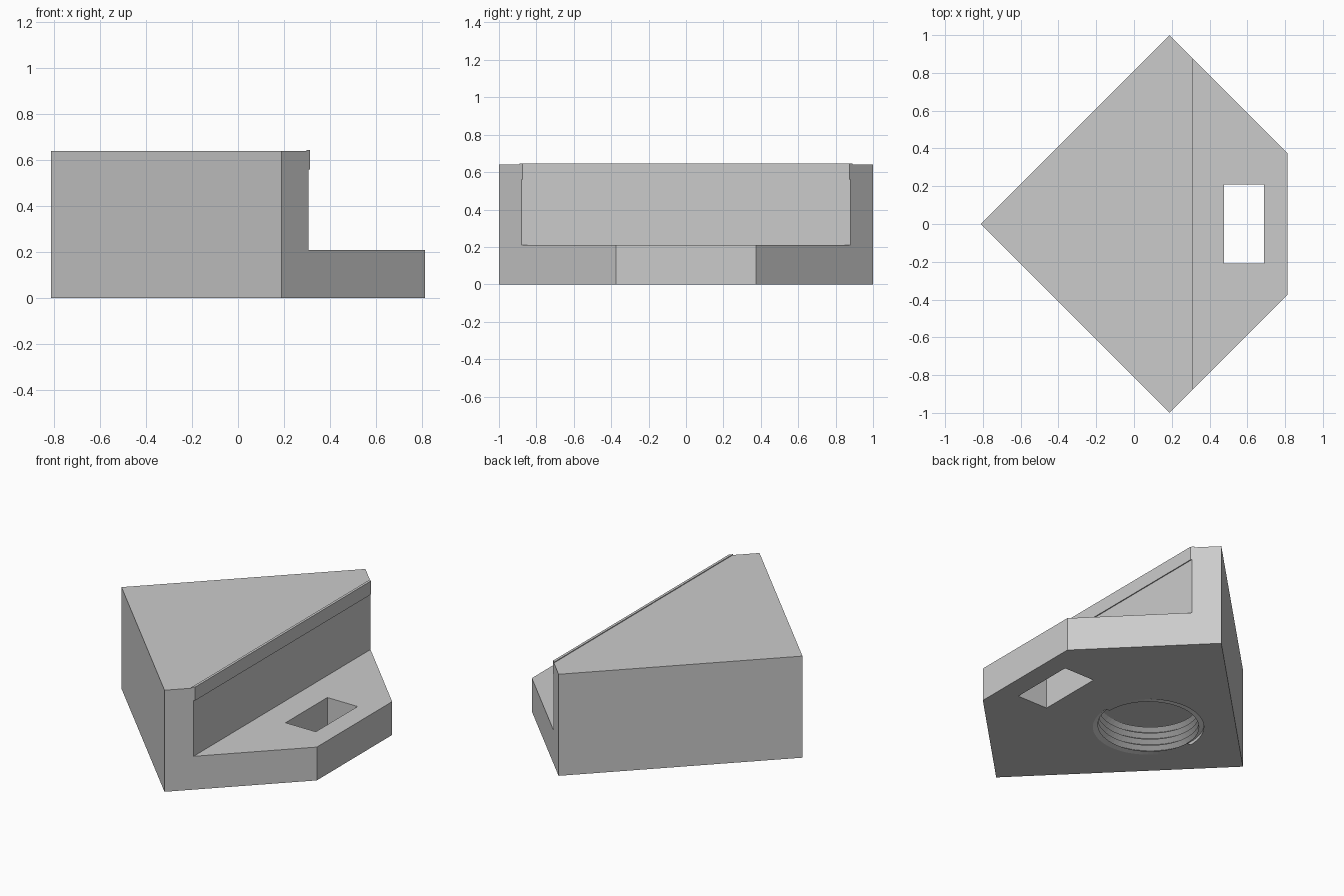
import bpy
import bmesh
from math import cos, sin, pi

if "Cube" in bpy.data.objects:
    bpy.data.objects.remove(bpy.data.objects["Cube"], do_unlink=True)

grey = bpy.data.materials.new("light grey")
grey.use_nodes = True
grey.diffuse_color = (0.6, 0.6, 0.6, 1)
grey.node_tree.nodes["Principled BSDF"].inputs["Base Color"].default_value = (0.6, 0.6, 0.6, 1)


def finish(bm, name):
    mesh = bpy.data.meshes.new(name)
    bm.to_mesh(mesh)
    bm.free()
    mesh.materials.append(grey)
    obj = bpy.data.objects.new(name, mesh)
    bpy.context.collection.objects.link(obj)
    return obj


def extruded(name, points, offset):
    """Solid made by sweeping a closed outline along an offset."""
    bm = bmesh.new()
    face = bm.faces.new([bm.verts.new(p) for p in points])
    moved = bmesh.ops.extrude_face_region(bm, geom=[face])["geom"]
    bmesh.ops.translate(bm, vec=offset,
                        verts=[v for v in moved if isinstance(v, bmesh.types.BMVert)])
    bmesh.ops.recalc_face_normals(bm, faces=bm.faces)
    return finish(bm, name)


def cut(target, cutter):
    cutter.hide_render = True
    mod = target.modifiers.new("cut", "BOOLEAN")
    mod.operation = "DIFFERENCE"
    mod.solver = "EXACT"
    mod.object = cutter
    bpy.context.view_layer.objects.active = target
    bpy.ops.object.modifier_apply(modifier=mod.name)
    bpy.data.objects.remove(cutter, do_unlink=True)


# Five-sided block
outline = [(-0.812, 0), (0.188, -1), (0.812, -0.375), (0.812, 0.375), (0.188, 1)]
body = extruded("block_body", [(x, y, 0) for x, y in outline], (0, 0, 0.7))

# Step down to the front ledge, leaving a thin lip along the top of the wall
step = [(0.307, 0.21), (1, 0.21), (1, 1), (-1, 1), (-1, 0.64), (0.297, 0.64),
        (0.297, 0.645), (0.313, 0.645), (0.313, 0.56), (0.307, 0.56)]
cut(body, extruded("step_cutter", [(x, -1.2, z) for x, z in step], (0, 2.4, 0)))

# Rectangular slot through the ledge
slot = [(0.477, -0.208), (0.688, -0.208), (0.688, 0.208), (0.477, 0.208)]
cut(body, extruded("slot_cutter", [(x, y, -0.1) for x, y in slot], (0, 0, 0.5)))

# Blind round bore in the underside
SIDES, CENTRE, OUTER, INNER = 64, -0.107, 0.317, 0.288
DEPTH, PITCH = 0.175, 0.04


def ring_point(k, radius, z):
    a = 2 * pi * k / SIDES
    return (CENTRE + radius * cos(a), radius * sin(a), z)


cut(body, extruded("bore_cutter", [ring_point(k, OUTER, -0.1) for k in range(SIDES)],
                   (0, 0, 0.1 + DEPTH + 0.005)))

# Helical thread lining the bore, closed by a cap
bm = bmesh.new()


def thread_vert(k, radius, shift):
    z = (k / SIDES + shift) * PITCH
    return bm.verts.new(ring_point(k, radius, min(max(z, 0), DEPTH)))


turns = int(DEPTH / PITCH) + 3
steps = range(-SIDES, turns * SIDES)
rows = [[thread_vert(k, r, s) for k in steps]
        for r, s in ((OUTER, 0), (INNER, 0.5), (OUTER, 1))]
for low, high in zip(rows, rows[1:]):
    for i in range(len(low) - 1):
        corners = (low[i], low[i + 1], high[i + 1], high[i])
        if max(v.co.z for v in corners) - min(v.co.z for v in corners) > 1e-5:
            bm.faces.new(corners)
bm.faces.new([bm.verts.new(ring_point(k, OUTER, DEPTH)) for k in range(SIDES)])
bmesh.ops.delete(bm, geom=[v for v in bm.verts if not v.link_faces], context="VERTS")
bmesh.ops.remove_doubles(bm, verts=bm.verts, dist=1e-5)
finish(bm, "bore_thread")
